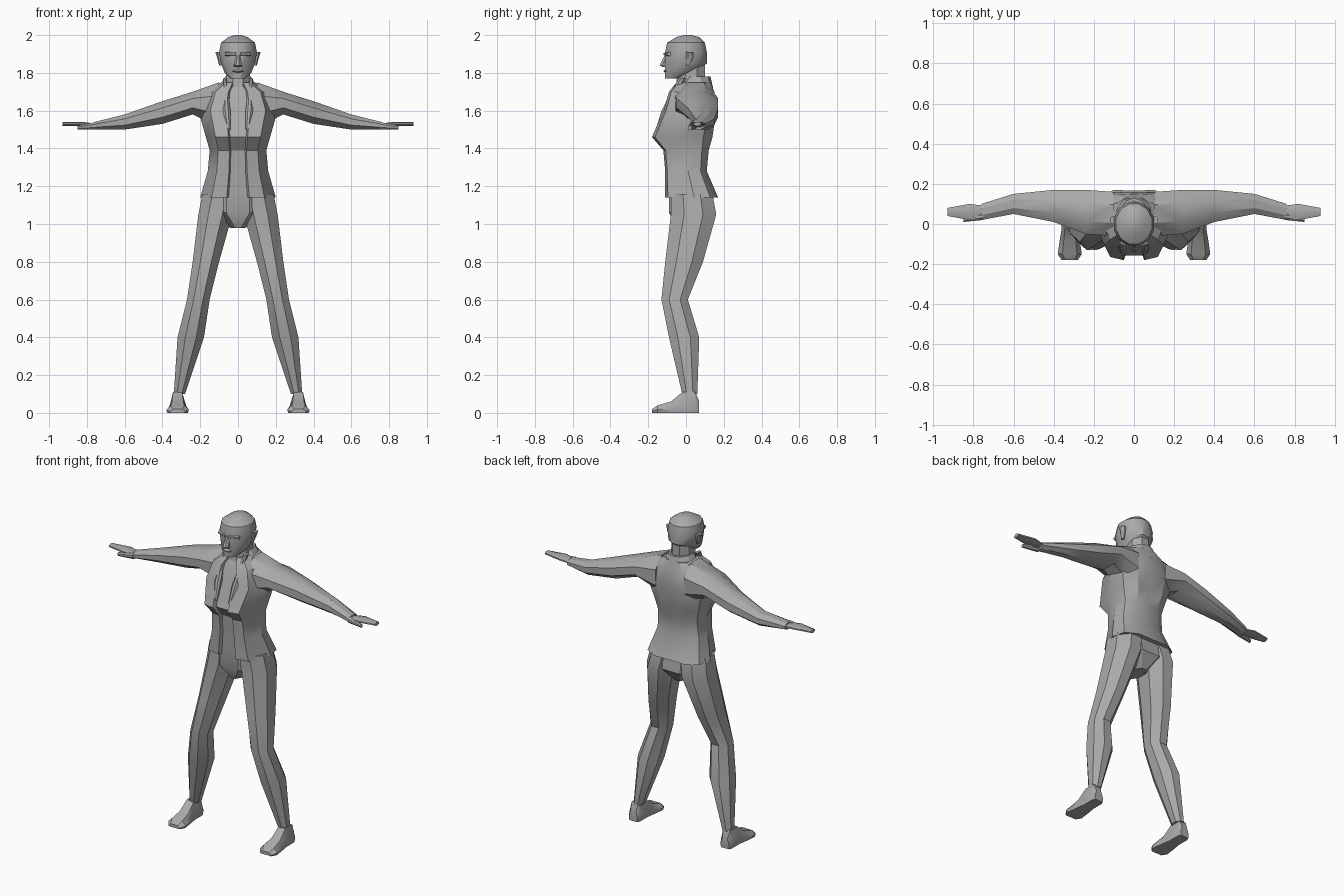
import bpy, bmesh
from math import cos, sin, pi, radians

cube = bpy.data.objects.get("Cube")
if cube:
    bpy.data.objects.remove(cube, do_unlink=True)

grey = bpy.data.materials.new("plain_grey")
grey.use_nodes = True
grey.diffuse_color = (0.4, 0.4, 0.4, 1)
grey.node_tree.nodes["Principled BSDF"].inputs["Base Color"].default_value = grey.diffuse_color


def polygon(sides):
    """Regular outline whose flat sides touch the unit square."""
    step = 2 * pi / sides
    reach = cos(step / 2)
    return [(cos(step * (i + 0.5)) / reach, sin(step * (i + 0.5)) / reach)
            for i in range(sides)]


def symmetric(half):
    """Close a half outline that runs from front centre to back centre."""
    return half + [(-u, v) for u, v in half[-2:0:-1]]


def arc(radius, start, end, steps):
    """Points along part of a circle, angles in degrees."""
    turns = [radians(start + (end - start) * i / steps) for i in range(steps + 1)]
    return [(radius * cos(t), radius * sin(t)) for t in turns]


def place(axis, along, a, b):
    """Put a section point across the chosen axis."""
    return {'x': (along, a, b), 'y': (a, along, b), 'z': (a, b, along)}[axis]


def loft(name, axis, outline, rows, mirror=False):
    """Skin sections given as position, centre (a, b) and half size (a, b)."""
    bm = bmesh.new()
    rings = []
    for along, a, b, size_a, size_b in rows:
        rings.append([bm.verts.new(place(axis, along, a + u * size_a, b + v * size_b))
                      for u, v in outline])
    count = len(outline)
    for low, high in zip(rings, rings[1:]):
        for i in range(count):
            j = (i + 1) % count
            bm.faces.new((low[i], low[j], high[j], high[i]))
    bm.faces.new(rings[0][::-1])
    bm.faces.new(rings[-1])
    bmesh.ops.recalc_face_normals(bm, faces=bm.faces)
    mesh = bpy.data.meshes.new(name)
    bm.to_mesh(mesh)
    bm.free()
    mesh.materials.append(grey)
    obj = bpy.data.objects.new(name, mesh)
    bpy.context.collection.objects.link(obj)
    if mirror:
        obj.modifiers.new("Mirror", 'MIRROR')
    bpy.ops.object.select_all(action='DESELECT')
    obj.select_set(True)
    bpy.context.view_layer.objects.active = obj
    bpy.ops.object.shade_smooth_by_angle(angle=radians(32))


def central(name, outline, rows):
    """Upright part on the centre line: height, depth centre, half width, half depth."""
    loft(name, 'z', outline, [(z, 0, y, width, depth) for z, y, width, depth in rows])


octagon = polygon(8)
head_outline = polygon(12)

# Jacket, with a recessed shirt strip between its front edges
jacket_outline = symmetric([(0, -.85), (.25, -.85), (.3, -1), (.7, -.9),
                            (1, .1), (.9, .7), (.5, 1), (0, .97)])
central("jacket", jacket_outline, [
    (1.14, .03, .2, .14), (1.28, 0, .16, .11), (1.39, 0, .15, .12),
    (1.46, -.02, .17, .16), (1.6, .02, .21, .14), (1.7, .03, .17, .12),
    (1.75, .04, .09, .09)])

# Raised collar, open at the front
collar_outline = arc(1, -50, 230, 8) + arc(.8, 230, -50, 8)
central("collar", collar_outline, [(1.69, .05, .13, .1), (1.78, .05, .07, .08)])

# Lapels
loft("lapel", 'z', octagon, [
    (1.5, .05, -.15, .01, .01), (1.6, .06, -.11, .02, .02),
    (1.77, .07, -.02, .01, .02)], mirror=True)

# Sleeves, hands and thumbs
loft("sleeve", 'x', octagon, [
    (.1, .05, 1.63, .11, .12), (.24, .06, 1.64, .11, .06), (.4, .09, 1.59, .08, .06),
    (.6, .1, 1.54, .05, .04), (.76, .06, 1.52, .04, .02)], mirror=True)
loft("hand", 'x', octagon, [
    (.74, .06, 1.52, .03, .01), (.82, .06, 1.53, .04, .01),
    (.93, .06, 1.53, .02, .01)], mirror=True)
loft("thumb", 'x', octagon, [
    (.75, .04, 1.52, .02, .02), (.85, .02, 1.51, .01, .01)], mirror=True)

# Pelvis
central("pelvis", octagon, [
    (1.2, .02, .15, .11), (1.06, .03, .15, .12), (.98, .02, .04, .07)])

# Trouser legs slant outward in a straight line from hip to ankle
leg_rows = [(1.16, .03, .09, .11), (1.05, .04, .09, .12), (.8, -.01, .07, .1),
            (.6, -.06, .06, .07), (.4, -.01, .07, .08), (.1, .02, .03, .04)]
loft("trouser_leg", 'z', octagon,
     [(z, .33 - z / 5, y, width, depth) for z, y, width, depth in leg_rows], mirror=True)

# Shoes with flat soles
shoe_outline = symmetric([(0, 0), (.9, 0), (1, .4), (.6, 1), (0, 1)])
shoe_rows = [(.07, .03, .06), (.05, .04, .11), (-.02, .04, .11),
             (-.08, .05, .06), (-.15, .06, .04), (-.18, .04, .02)]
loft("shoe", 'y', shoe_outline,
     [(y, .32, 0, width, height) for y, width, height in shoe_rows], mirror=True)

# Neck and head
central("neck", octagon, [(1.68, .02, .07, .08), (1.84, .03, .06, .07)])
central("head", head_outline, [
    (1.77, -.07, .04, .04), (1.8, -.03, .07, .08), (1.85, 0, .09, .11),
    (1.91, 0, .1, .11), (1.96, 0, .09, .1), (1.99, .01, .05, .06), (2, .01, .02, .02)])

# Face details and ears
central("nose", octagon, [
    (1.83, -.11, .02, .01), (1.84, -.11, .02, .03), (1.9, -.1, .01, .01)])
central("lips", octagon, [(1.8, -.1, .02, .01), (1.81, -.1, .03, .02), (1.82, -.1, .02, .01)])
loft("brow", 'x', octagon, [
    (.01, -.1, 1.9, .02, .01), (.07, -.08, 1.9, .02, .01)], mirror=True)
loft("ear", 'z', octagon, [
    (1.84, .09, .01, .01, .01), (1.88, .1, .02, .01, .02),
    (1.91, .1, .02, .02, .02)], mirror=True)
